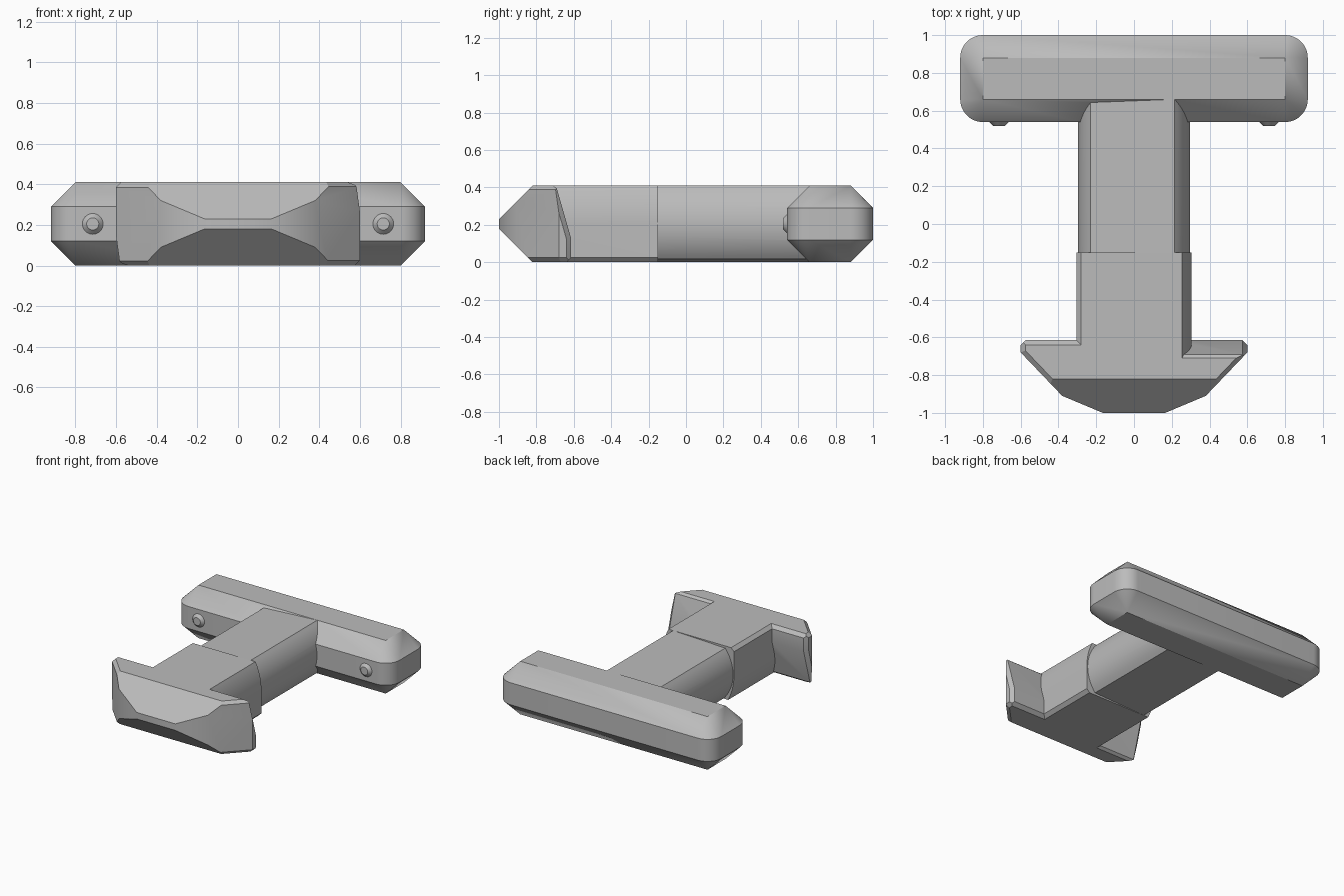
import bpy
import bmesh
import math
from mathutils import Matrix, Vector

H = 0.41           # overall thickness
MID = H / 2

if "Cube" in bpy.data.objects:
    bpy.data.objects.remove(bpy.data.objects["Cube"], do_unlink=True)

grey = bpy.data.materials.new("plain_grey")
grey.use_nodes = True
colour = (0.5, 0.5, 0.5, 1.0)
grey.diffuse_color = colour
grey.node_tree.nodes["Principled BSDF"].inputs["Base Color"].default_value = colour


def finish(name, bm):
    """Turn a bmesh into a named object with outward normals."""
    bmesh.ops.recalc_face_normals(bm, faces=bm.faces)
    mesh = bpy.data.meshes.new(name)
    bm.to_mesh(mesh)
    bm.free()
    mesh.materials.append(grey)
    obj = bpy.data.objects.new(name, mesh)
    bpy.context.collection.objects.link(obj)
    return obj


def half_turn(points):
    """Rotate profile points by 180 degrees about the long axis."""
    return [(-x, H - z) for x, z in points]


def arc(cx, cz, r, start, end, n):
    steps = [start + (end - start) * i / n for i in range(n + 1)]
    return [(cx + r * math.cos(a), cz + r * math.sin(a)) for a in steps]


def bar(name, half_profile, y0, y1):
    """Extrude a half profile and its half-turned twin along y."""
    bm = bmesh.new()
    loop = half_profile + half_turn(half_profile)
    face = bm.faces.new([bm.verts.new((x, y0, z)) for x, z in loop])
    ext = bmesh.ops.extrude_face_region(bm, geom=[face])
    verts = [v for v in ext["geom"] if isinstance(v, bmesh.types.BMVert)]
    bmesh.ops.translate(bm, vec=(0, y1 - y0, 0), verts=verts)
    return finish(name, bm)


def cut(bm, point, normal):
    """Slice off everything on the normal's side and cap the hole."""
    res = bmesh.ops.bisect_plane(
        bm, geom=bm.verts[:] + bm.edges[:] + bm.faces[:], dist=1e-5,
        plane_co=point, plane_no=Vector(normal).normalized(), clear_outer=True)
    edges = [e for e in res["geom_cut"] if isinstance(e, bmesh.types.BMEdge)]
    if edges:
        bmesh.ops.holes_fill(bm, edges=[e for e in edges if e.is_boundary], sides=0)


# Crossbar: rounded plan, bevelled to a sharp-cornered flat top and bottom
bevel = 0.12
bm = bmesh.new()
for sx in (-1, 1):
    for y, base in ((0.66, -math.pi / 2), (0.88, 0)):
        for z in (0, H):
            bm.verts.new((sx * 0.8, y, z))
        for px, py in arc(0, 0, bevel, base, base + math.pi / 2, 12):
            for z in (bevel, H - bevel):
                bm.verts.new((sx * (0.8 + px), y + py, z))
bmesh.ops.convex_hull(bm, input=bm.verts[:])
crossbar = finish("crossbar", bm)

# Round shank with flattened top and bottom
radius = math.hypot(0.215, MID)
a = math.asin(MID / radius)
shank = bar("shank", arc(0, MID, radius, a, -a, 20)[:-1], -0.15, 0.7)

# Neck: one rounded and one chamfered edge on each side
radius = 0.445
a = math.asin(MID / radius)
neck = bar("neck", arc(0.305 - radius, MID, radius, a, 0, 10)
           + [(0.305, 0.025), (0.28, 0)], -0.76, -0.15)

# Head: one half carved by planes, the other its half-turned twin
bm = bmesh.new()
bmesh.ops.create_cube(bm, size=1, matrix=Matrix.Translation((0.3, -0.8075, MID))
                      @ Matrix.Diagonal((0.6, 0.385, H, 1)))
side = Vector((0.23, -0.22, 0)).normalized()
up = Vector((0, 0, 1))
corner = (0.6, -0.68)
cut(bm, (*corner, 0), side)                              # slanted side
cut(bm, (0.38, -0.91, 0), (0.09, -0.215, 0))             # nose side
cut(bm, (0, -0.82, H), (0, -1, 1))                       # nose top
cut(bm, (0, -0.82, 0), (0, -1, -1))                      # nose bottom
cut(bm, (0, -0.615, 0.13), (0, 0.28, 0.08))              # sloping back
cut(bm, (0.575, -0.615, 0.13), (1, 1, 0))                # back edge chamfers
cut(bm, (0.575, -0.615, 0.13), (1, 0.96, 0.275))
for z, n in ((0.025, -up), (H - 0.022, up)):             # rim chamfers
    cut(bm, (*corner, z), side + n)
    cut(bm, (*corner, z), Vector((1, 0, 0)) + n)
cut(bm, (0, -0.615, 0.025), (0, 1, -1))
cut(bm, (0, -0.71, H), (0, 0.8, 1))
inner = [f for f in bm.faces if all(abs(v.co.x) < 1e-4 for v in f.verts)]
bmesh.ops.delete(bm, geom=inner, context="FACES")
twin = bmesh.ops.duplicate(bm, geom=bm.verts[:] + bm.edges[:] + bm.faces[:])
bmesh.ops.rotate(bm, cent=(0, 0, MID), matrix=Matrix.Rotation(math.pi, 3, "Y"),
                 verts=[v for v in twin["geom"] if isinstance(v, bmesh.types.BMVert)])
# close the two halves separately where their backs differ
for v in bm.verts:
    if abs(v.co.x) < 1e-4:
        v.co.x = 0
bmesh.ops.holes_fill(bm, edges=[e for e in bm.edges if e.is_boundary], sides=0)
head = finish("head", bm)

# Weld the parts into one body
body = crossbar
for part in (shank, neck, head):
    mod = body.modifiers.new("weld", "BOOLEAN")
    mod.operation = "UNION"
    mod.solver = "EXACT"
    mod.use_self = True
    mod.object = part
    bpy.context.view_layer.objects.active = body
    bpy.ops.object.modifier_apply(modifier=mod.name)
    bpy.data.objects.remove(part, do_unlink=True)
body.name = "t_shaped_body"
bm = bmesh.new()
bm.from_mesh(body.data)
bmesh.ops.remove_doubles(bm, verts=bm.verts[:], dist=1e-4)
bmesh.ops.dissolve_limit(bm, angle_limit=0.01, verts=bm.verts[:], edges=bm.edges[:])
bm.to_mesh(body.data)
bm.free()

# Small tapered studs on the front of the crossbar
studs = []
for name, x in (("left_stud", 0.715), ("right_stud", -0.715)):
    bm = bmesh.new()
    bmesh.ops.create_cone(bm, cap_ends=True, segments=32, radius1=0.052,
                          radius2=0.03, depth=0.022,
                          matrix=Matrix.Translation((x, 0.53, MID))
                          @ Matrix.Rotation(math.pi / 2, 4, "X"))
    studs.append(finish(name, bm))

bpy.ops.object.select_all(action="DESELECT")
for obj in [body] + studs:
    obj.select_set(True)
bpy.context.view_layer.objects.active = body
bpy.ops.object.shade_smooth_by_angle(angle=math.radians(25))
